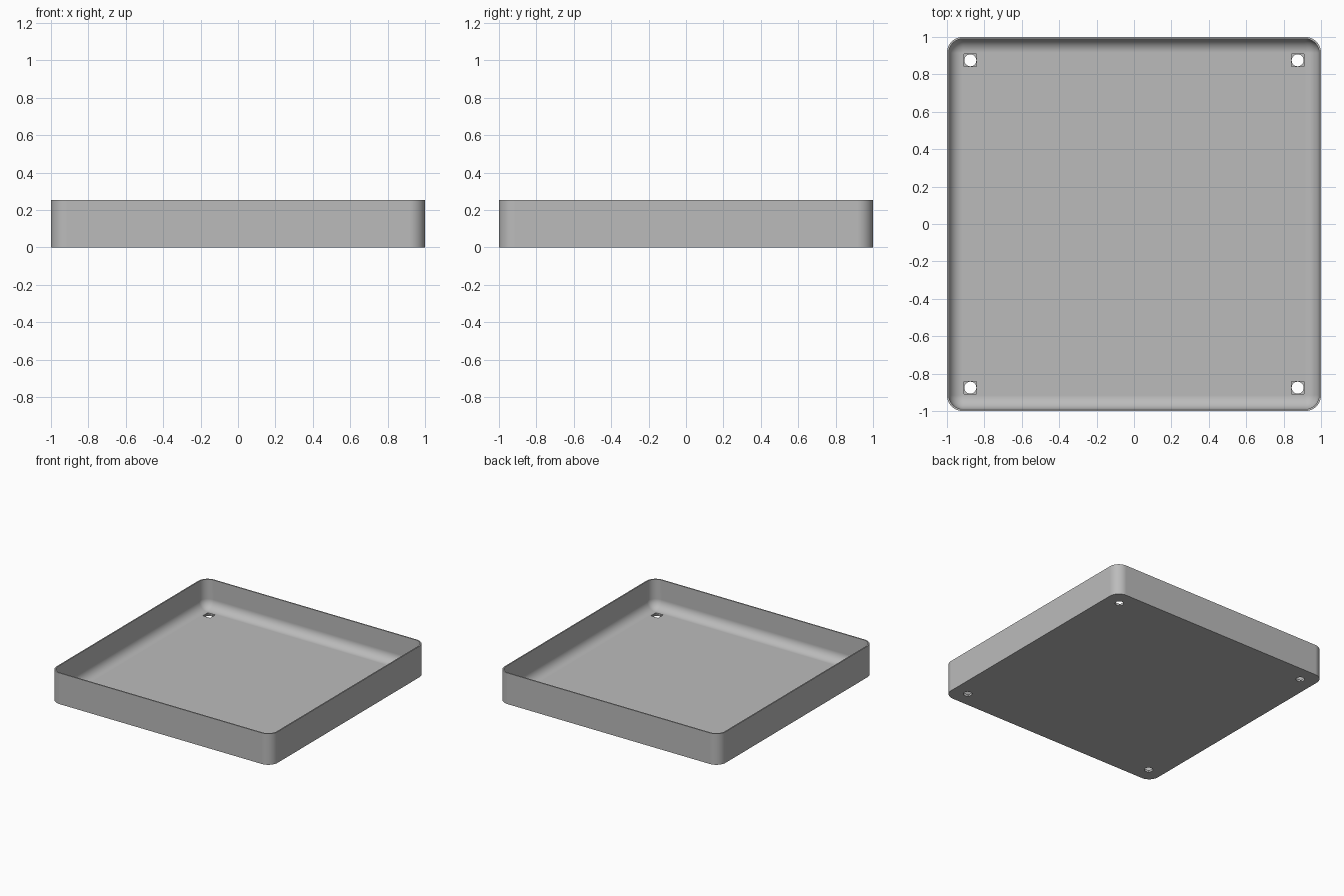
import bpy
import bmesh
from math import cos, sin, pi, radians

if "Cube" in bpy.data.objects:
    bpy.data.objects.remove(bpy.data.objects["Cube"], do_unlink=True)

HEIGHT, WALL, FLOOR = 0.254, 0.01, 0.02
CORNER = 0.085            # outer corner radius
FILLET = 0.074            # inside floor fillet
HOLE, HOLE_AT = 0.033, 0.875
STEPS = 12

grey = bpy.data.materials.new("light grey")
grey.use_nodes = True
colour = (0.5, 0.5, 0.5, 1)
grey.diffuse_color = colour
grey.node_tree.nodes["Principled BSDF"].inputs["Base Color"].default_value = colour


def rounded_loop(bm, inset, z):
    """Square outline with rounded corners, pulled in by inset."""
    centre, radius = 1 - CORNER, CORNER - inset
    loop = []
    for corner in range(4):
        mid = pi / 4 + corner * pi / 2
        cx = centre if cos(mid) > 0 else -centre
        cy = centre if sin(mid) > 0 else -centre
        for i in range(STEPS + 1):
            a = corner * pi / 2 + i * pi / 2 / STEPS
            loop.append(bm.verts.new((cx + radius * cos(a), cy + radius * sin(a), z)))
    return loop


def add_object(name, bm):
    bmesh.ops.recalc_face_normals(bm, faces=bm.faces)
    mesh = bpy.data.meshes.new(name)
    bm.to_mesh(mesh)
    bm.free()
    mesh.materials.append(grey)
    obj = bpy.data.objects.new(name, mesh)
    bpy.context.collection.objects.link(obj)
    return obj


# Tray: outer wall, rim, inner wall and fillet swept round the square
profile = [(0, 0), (0, HEIGHT), (WALL, HEIGHT)]
for i in range(STEPS + 1):
    a = i * pi / 2 / STEPS
    profile.append((WALL + FILLET * (1 - cos(a)), FLOOR + FILLET * (1 - sin(a))))
bm = bmesh.new()
loops = [rounded_loop(bm, *point) for point in profile]
for low, high in zip(loops, loops[1:]):
    for i in range(len(low)):
        j = (i + 1) % len(low)
        bm.faces.new((low[i], low[j], high[j], high[i]))
bm.faces.new(loops[0])
bm.faces.new(loops[-1])
tray = add_object("tray", bm)

# Screw holes: round through the floor, with a shallow square step on top
cutter_bm = bmesh.new()
step_bm = bmesh.new()
for x in (-HOLE_AT, HOLE_AT):
    for y in (-HOLE_AT, HOLE_AT):
        made = bmesh.ops.create_cone(cutter_bm, cap_ends=True, segments=32,
                                     radius1=HOLE - 0.001, radius2=HOLE - 0.001, depth=0.1)
        bmesh.ops.translate(cutter_bm, verts=made["verts"], vec=(x, y, 0))
        made = bmesh.ops.create_cube(step_bm, size=2 * HOLE)
        bmesh.ops.translate(step_bm, verts=made["verts"], vec=(x, y, FLOOR / 2 + HOLE))

bpy.context.view_layer.objects.active = tray
tray.select_set(True)
for name, source in (("hole_cutter", cutter_bm), ("step_cutter", step_bm)):
    cutter = add_object(name, source)
    cutter.hide_render = True
    cut = tray.modifiers.new(name, "BOOLEAN")
    cut.operation = "DIFFERENCE"
    cut.solver = "EXACT"
    cut.object = cutter
    bpy.ops.object.modifier_apply(modifier=cut.name)
    bpy.data.objects.remove(cutter, do_unlink=True)

# Smooth curves with crisp edges and flat walls
bpy.ops.object.shade_smooth_by_angle(angle=radians(30))
weighted = tray.modifiers.new("flat_walls", "WEIGHTED_NORMAL")
weighted.keep_sharp = True
